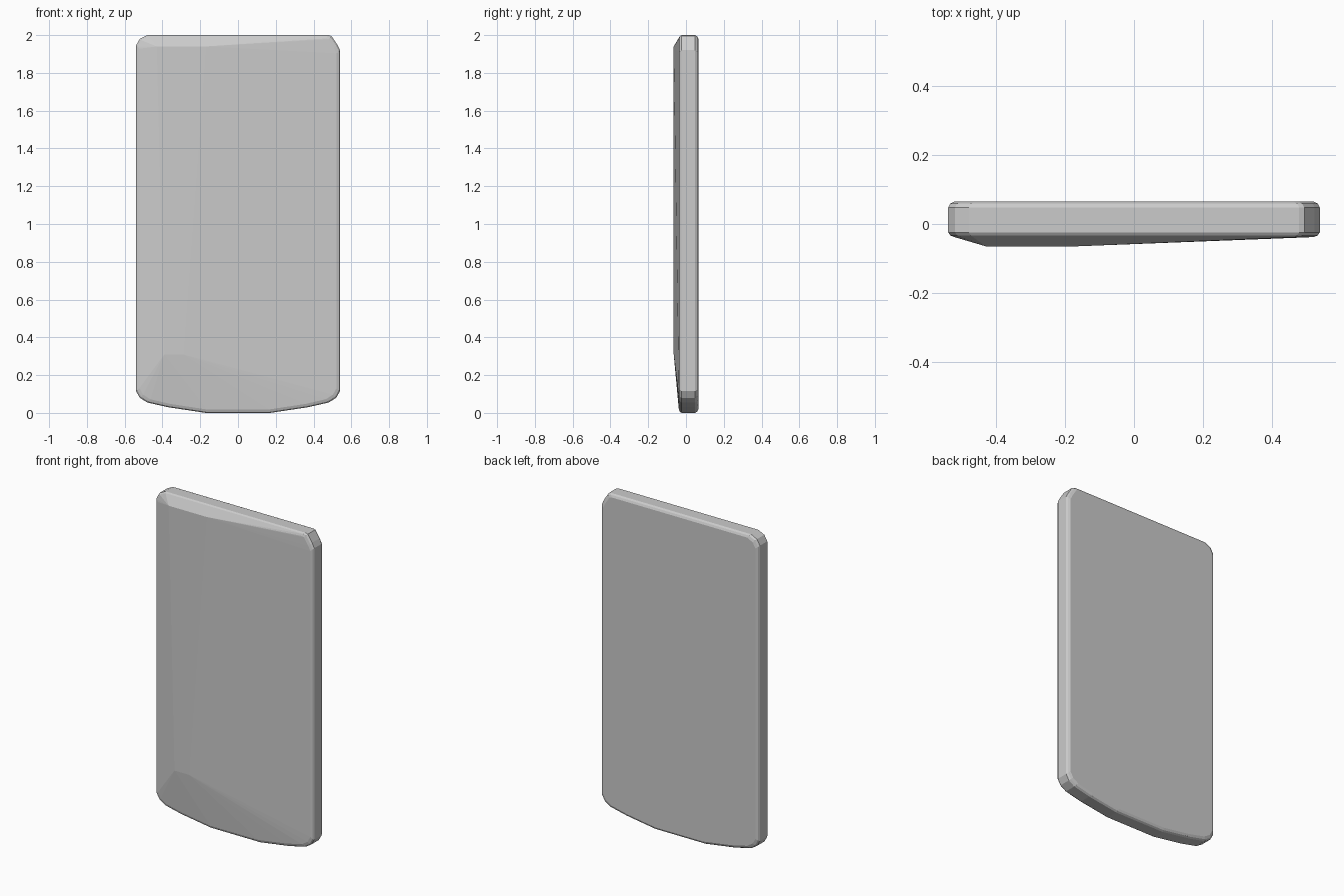
import bpy, bmesh

if "Cube" in bpy.data.objects:
    bpy.data.objects.remove(bpy.data.objects["Cube"])

# Outline of the slab in (x, z): bowed bottom, clipped top corners
bottom = [(0.17, 0.0), (0.37, 0.03), (0.48, 0.055), (0.52, 0.08), (0.54, 0.115)]
top_right = [(0.54, 1.92), (0.525, 1.95), (0.495, 1.995), (0.48, 2.0)]
top_left = [(-0.48, 2.0), (-0.52, 1.98), (-0.54, 1.945)]
outline = bottom + top_right + top_left + [(-x, z) for x, z in reversed(bottom)]

# Rim sections: (y, inset from the outline)
rim = [(0.065, 0.018), (0.059, 0.006), (0.048, 0.0),
       (-0.024, 0.0), (-0.033, 0.006), (-0.038, 0.018)]

# Raised corners of the slightly domed front
front = [(-0.43, 1.94), (-0.17, 1.94), (-0.39, 0.31), (-0.29, 0.31)]


def inset_point(x, z, d):
    return x * (1 - d / 0.54), 1 + (z - 1) * (1 - d)


bm = bmesh.new()
for y, d in rim:
    for x, z in outline:
        px, pz = inset_point(x, z, d)
        bm.verts.new((px, y, pz))
for x, z in front:
    bm.verts.new((x, -0.065, z))

# Wrap the sections and front corners in one convex skin
result = bmesh.ops.convex_hull(bm, input=bm.verts[:])
loose = {g for g in result["geom_interior"] + result["geom_unused"]
         if isinstance(g, bmesh.types.BMVert)}
bmesh.ops.delete(bm, geom=list(loose), context='VERTS')
bmesh.ops.dissolve_limit(bm, angle_limit=0.002, verts=bm.verts[:], edges=bm.edges[:])
bmesh.ops.recalc_face_normals(bm, faces=bm.faces[:])

mesh = bpy.data.meshes.new("slab_panel")
bm.to_mesh(mesh)
bm.free()
panel = bpy.data.objects.new("slab_panel", mesh)
bpy.context.collection.objects.link(panel)
